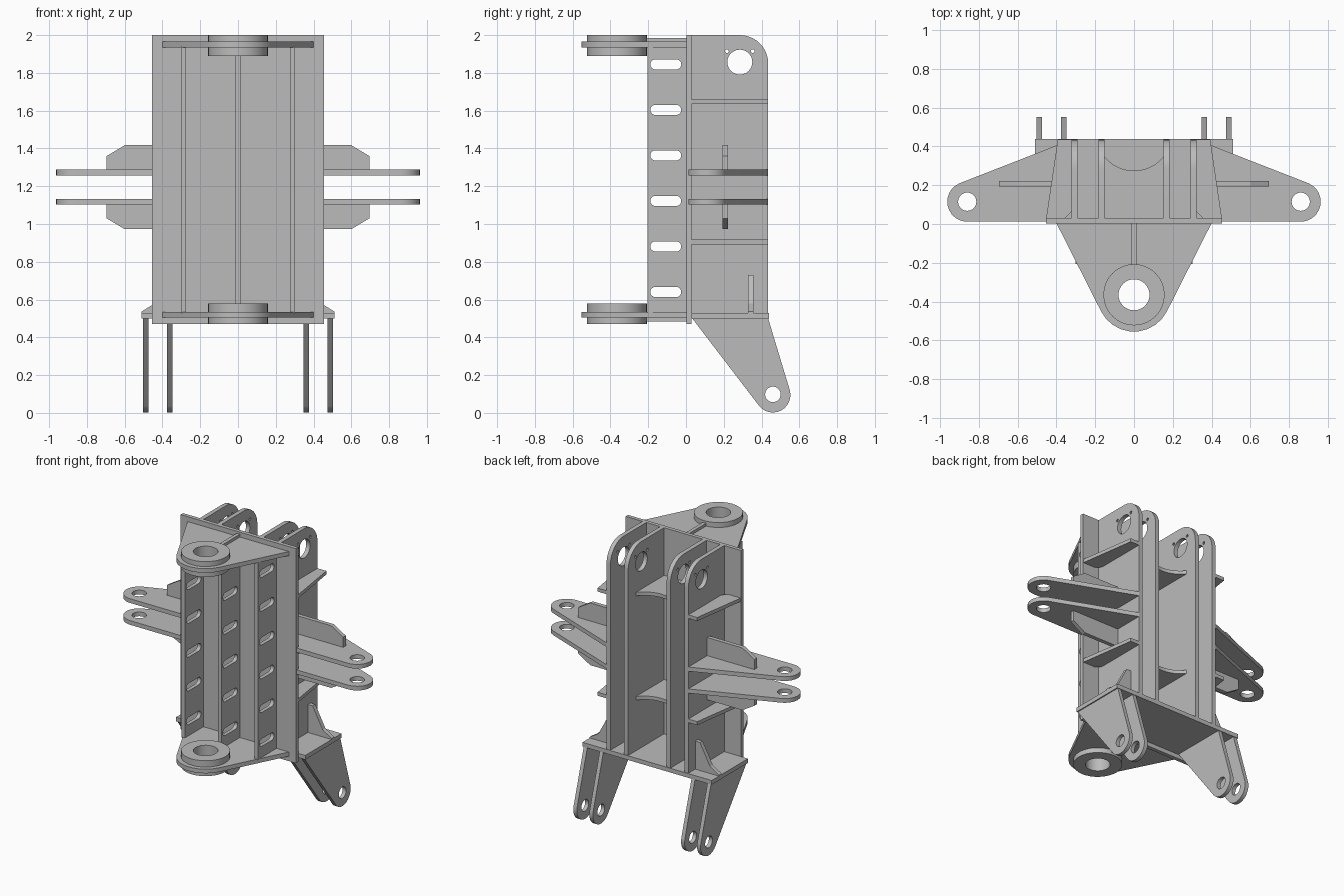
import bpy, bmesh, math
from mathutils import Vector

if "Cube" in bpy.data.objects:
    bpy.data.objects.remove(bpy.data.objects["Cube"])

steel = bpy.data.materials.new("steel_grey")
steel.use_nodes = True
GREY = (0.5, 0.5, 0.5, 1)
steel.diffuse_color = GREY
steel.node_tree.nodes["Principled BSDF"].inputs["Base Color"].default_value = GREY

# Axis order of each profile plane: first, second, thickness direction
PLANES = {"xy": (0, 1, 2), "yz": (1, 2, 0), "xz": (0, 2, 1)}


def arc(cx, cy, r, start, end, steps):
    angles = [math.radians(start + (end - start) * i / steps) for i in range(steps + 1)]
    return [(cx + r * math.cos(a), cy + r * math.sin(a)) for a in angles]


def circle(cx, cy, r, steps=32):
    return arc(cx, cy, r, 0, 360, steps)[:-1]


def slot(cx, cy, half, r):
    return arc(cx + half, cy, r, -90, 90, 8) + arc(cx - half, cy, r, 90, 270, 8)


def plate(name, plane, outline, low, high, holes=(), mirror=False):
    """Flat plate cut from an outline with holes, spanning low..high in thickness."""
    u, v, w = PLANES[plane]
    bm = bmesh.new()
    for loop in [outline, *holes]:
        verts = []
        for p in loop:
            co = Vector()
            co[u], co[v], co[w] = p[0], p[1], low
            verts.append(bm.verts.new(co))
        for i, vert in enumerate(verts):
            bm.edges.new((verts[i - 1], vert))
    bmesh.ops.triangle_fill(bm, use_beauty=True, use_dissolve=False, edges=bm.edges[:])
    result = bmesh.ops.extrude_face_region(bm, geom=bm.faces[:], use_keep_orig=True)
    shift = Vector()
    shift[w] = high - low
    moved = [g for g in result["geom"] if isinstance(g, bmesh.types.BMVert)]
    bmesh.ops.translate(bm, verts=moved, vec=shift)
    bmesh.ops.recalc_face_normals(bm, faces=bm.faces[:])
    mesh = bpy.data.meshes.new(name)
    bm.to_mesh(mesh)
    bm.free()
    mesh.materials.append(steel)
    obj = bpy.data.objects.new(name, mesh)
    bpy.context.collection.objects.link(obj)
    if mirror:
        obj.modifiers.new("mirror", "MIRROR").use_mirror_merge = False
    bpy.ops.object.select_all(action="DESELECT")
    obj.select_set(True)
    bpy.context.view_layer.objects.active = obj
    bpy.ops.object.shade_smooth_by_angle(angle=math.radians(25))
    return obj


def rect(x0, y0, x1, y1):
    return [(x0, y0), (x1, y0), (x1, y1), (x0, y1)]


BOTTOM, TOP, MID = 0.47, 2.0, 1.195
BACK = 0.435

# Main vertical plate
plate("main_plate", "xz", rect(-0.455, BOTTOM, 0.455, TOP), 0.003, 0.03)

# Front ribs with a row of slots
slots = [slot(-0.107, 0.64 + 0.241 * i, 0.055, 0.027) for i in range(6)]
rib = rect(-0.205, 0.53, 0.004, 1.937)
plate("centre_rib", "yz", rib, -0.013, 0.013, slots)
plate("side_rib", "yz", rib, 0.275, 0.302, slots, mirror=True)

# Hinge plates with thick bosses, and short ribs on their outer faces
PIN = -0.365
hinge = [(-0.4, 0.004)] + arc(0, PIN, 0.19, 207, 333, 9) + [(0.4, 0.004)]
for name, z0, boss0, rib0 in (("upper", 1.935, 1.89, 1.96), ("lower", 0.505, BOTTOM, 0.485)):
    plate(name + "_hinge_plate", "xy", hinge, z0, z0 + 0.03, [circle(0, PIN, 0.08)])
    plate(name + "_hinge_boss", "xy", circle(0, PIN, 0.158), boss0, boss0 + 0.11,
          [circle(0, PIN, 0.08)])
    plate(name + "_hinge_rib", "yz", rect(-0.215, rib0, 0.004, rib0 + 0.025), -0.013, 0.013)

# Tall rear ears with pin hole and two bolt holes
ear = [(0.03, 0.53), (BACK, 0.53)] + arc(0.285, 1.85, 0.15, 0, 90, 10) + [(0.03, TOP)]
ear_holes = [circle(0.285, 1.857, 0.066)]
ear_holes += [circle(y, 1.915, 0.01, 10) for y in (0.217, 0.353)]
plate("inner_ear", "yz", ear, 0.152, 0.183, ear_holes, mirror=True)
plate("outer_ear", "yz", ear, 0.292, 0.323, ear_holes, mirror=True)

# Horizontal stiffeners beside and between the ears
side_web = [(0.355, 0.03), (0.453, 0.03), (0.393, BACK), (0.323, BACK), (0.323, 0.062)]
middle_web = [(-0.152, 0.03), (0.152, 0.03)] + arc(0, 0.471, 0.196, 320.8, 219.2, 12)
for name, z in (("upper", 1.635), ("lower", 0.892)):
    plate(name + "_side_stiffener", "xy", side_web, z, z + 0.025, mirror=True)
    plate(name + "_middle_stiffener", "xy", middle_web, z, z + 0.025)

# Side arms with pin holes, and upright gussets
arm = ([(0.323, 0.012), (0.86, 0.012)] + arc(0.86, 0.115, 0.103, -80, 68, 11)
       + [(0.323, BACK)])
for name, z, side in (("upper", 1.258, 1), ("lower", 1.102, -1)):
    plate(name + "_arm", "xy", arm, z, z + 0.03, [circle(0.86, 0.115, 0.047)], mirror=True)
    gusset = [(0.323, 0.08), (0.695, 0.08), (0.695, 0.165), (0.6, 0.222), (0.323, 0.222)]
    plate(name + "_arm_gusset", "xz", [(x, MID + side * h) for x, h in gusset],
          0.193, 0.222, mirror=True)

# Base plate with small fins outside the ears
plate("base_plate", "xy", rect(-0.51, 0.03, 0.51, BACK + 0.004), 0.5, 0.53)
fin = [(0.323, 0.53), (0.51, 0.53), (0.51, 0.537), (0.44, 0.58), (0.36, 0.73), (0.323, 0.73)]
plate("base_fin", "xz", fin, 0.327, 0.357, mirror=True)

# Lower lugs
lug = [(0.033, 0.5)] + arc(0.46, 0.095, 0.093, 218, 376, 12) + [(BACK, 0.5)]
for name, x in (("inner", 0.348), ("outer", 0.474)):
    plate(name + "_lug", "yz", lug, x, x + 0.028, [circle(0.46, 0.098, 0.041)], mirror=True)
